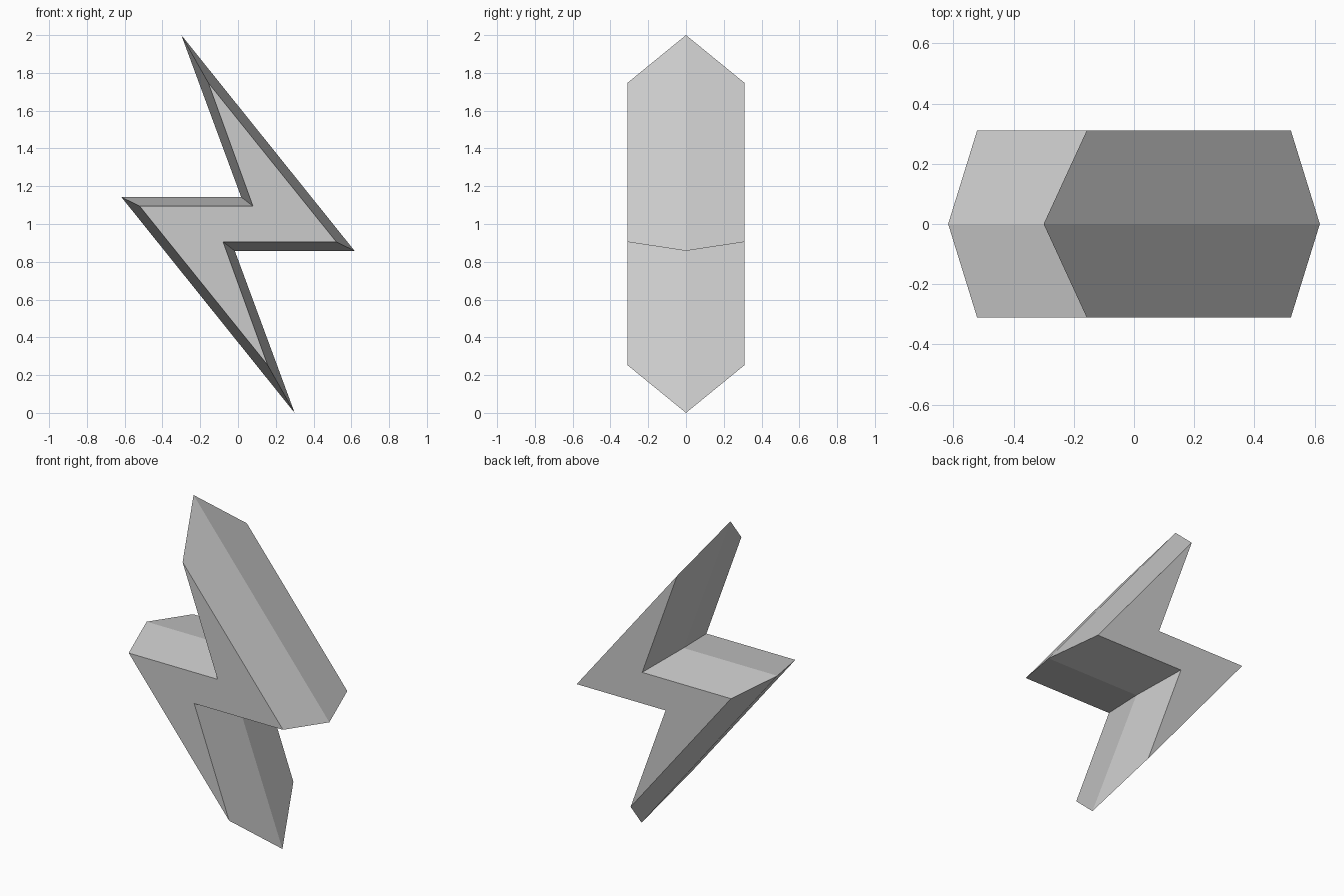
import bpy
import bmesh

cube = bpy.data.objects.get("Cube")
if cube:
    bpy.data.objects.remove(cube, do_unlink=True)

# Grey material
grey = bpy.data.materials.new("plain grey")
grey.use_nodes = True
colour = (0.6, 0.6, 0.6, 1.0)
grey.diffuse_color = colour
grey.node_tree.nodes["Principled BSDF"].inputs["Base Color"].default_value = colour

# Half outlines in x and z; the other half is the same turned by 180 degrees
RIM = [(-0.30, 2.0), (0.617, 0.858), (-0.017, 0.858)]
FACE = [(-0.157, 1.747), (0.521, 0.905), (-0.079, 0.905)]
DEPTH = 0.31


def full_outline(half):
    return half + [(-x, 2.0 - z) for x, z in half]


def add_ring(bm, half, y):
    return [bm.verts.new((x, y, z)) for x, z in full_outline(half)]


# Lightning bolt: flat front and back, bevelled sides meeting at a wide middle rim
bm = bmesh.new()
front = add_ring(bm, FACE, -DEPTH)
rim = add_ring(bm, RIM, 0.0)
back = add_ring(bm, FACE, DEPTH)
bm.faces.new(front)
bm.faces.new(back[::-1])
for a, b in ((front, rim), (rim, back)):
    for i in range(len(a)):
        j = (i + 1) % len(a)
        bm.faces.new((a[i], b[i], b[j], a[j]))
bmesh.ops.recalc_face_normals(bm, faces=bm.faces)
mesh = bpy.data.meshes.new("lightning_bolt")
bm.to_mesh(mesh)
bm.free()
mesh.materials.append(grey)
bolt = bpy.data.objects.new("lightning_bolt", mesh)
bpy.context.collection.objects.link(bolt)
